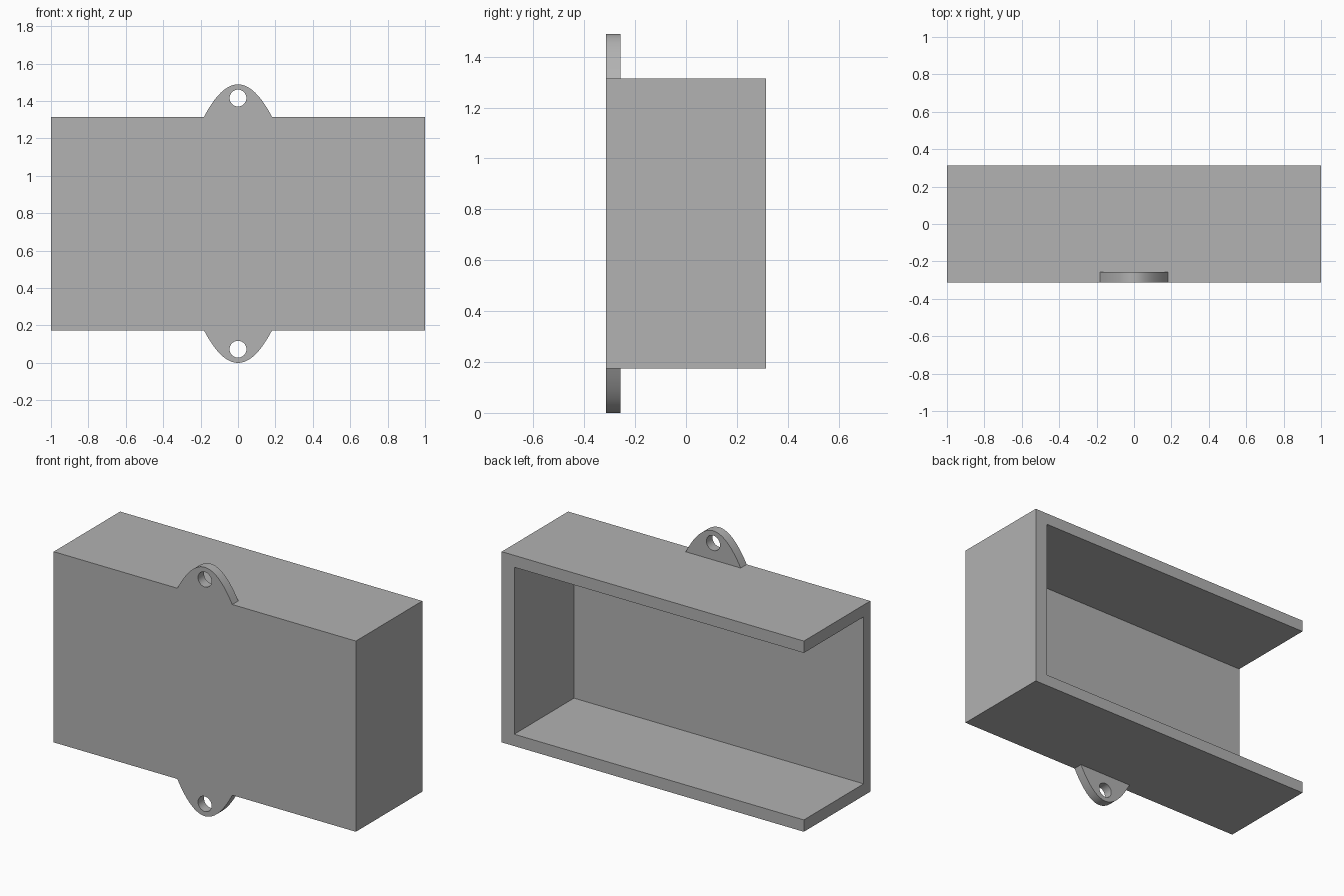
import bpy
import bmesh
from math import cos, sin, pi, radians

default = bpy.data.objects.get("Cube")
if default:
    bpy.data.objects.remove(default, do_unlink=True)

HALF_X, HALF_Y = 1.0, 0.314
Z_LOW, Z_HIGH = 0.174, 1.315
PANEL, SHELF, END = 0.063, 0.071, 0.083
TAB_HALF, TAB_RISE, TAB_THICK = 0.182, 0.174, 0.057
HOLE_RISE, HOLE_RADIUS = 0.101, 0.045

grey = bpy.data.materials.new("plain grey")
grey.use_nodes = True
colour = (0.445, 0.445, 0.445, 1)
grey.diffuse_color = colour
grey.node_tree.nodes["Principled BSDF"].inputs["Base Color"].default_value = colour


def add_object(name, bm):
    bmesh.ops.recalc_face_normals(bm, faces=bm.faces)
    mesh = bpy.data.meshes.new(name)
    bm.to_mesh(mesh)
    bm.free()
    mesh.materials.append(grey)
    obj = bpy.data.objects.new(name, mesh)
    bpy.context.collection.objects.link(obj)
    return obj


def block(name, low, high):
    bm = bmesh.new()
    bmesh.ops.create_cube(bm, size=1)
    for v in bm.verts:
        v.co = [(a + b) / 2 + c * (b - a) for a, b, c in zip(low, high, v.co)]
    return add_object(name, bm)


def prism(name, outline, y0, y1):
    bm = bmesh.new()
    face = bm.faces.new([bm.verts.new((x, y0, z)) for x, z in outline])
    result = bmesh.ops.extrude_face_region(bm, geom=[face])
    for v in result["geom"]:
        if isinstance(v, bmesh.types.BMVert):
            v.co.y = y1
    return add_object(name, bm)


def cut(target, cutter):
    cutter.hide_render = True
    mod = target.modifiers.new("cut", "BOOLEAN")
    mod.operation = "DIFFERENCE"
    mod.solver = "EXACT"
    mod.object = cutter
    bpy.context.view_layer.objects.active = target
    bpy.ops.object.modifier_apply(modifier=mod.name)
    bpy.data.objects.remove(cutter, do_unlink=True)


# Housing, open at the back and at the -x end
housing = block("housing", (-HALF_X, -HALF_Y, Z_LOW), (HALF_X, HALF_Y, Z_HIGH))
cavity = block("cavity_cutter",
               (-HALF_X - 0.1, -HALF_Y + PANEL, Z_LOW + SHELF),
               (HALF_X - END, HALF_Y + 0.1, Z_HIGH - SHELF))
cut(housing, cavity)


# Rounded mounting tabs with screw holes, flush with the front
def mounting_tab(name, base, up):
    steps = 32
    arch = []
    for i in range(steps + 1):
        t = 2 * i / steps - 1
        arch.append((TAB_HALF * t, base + up * TAB_RISE * (1 - t * t)))
    tab = prism(name, arch, -HALF_Y, -HALF_Y + TAB_THICK)
    ring = [(HOLE_RADIUS * cos(2 * pi * i / 32),
             base + up * HOLE_RISE + HOLE_RADIUS * sin(2 * pi * i / 32))
            for i in range(32)]
    cut(tab, prism("hole_cutter", ring, -HALF_Y - 0.1, -HALF_Y + 0.2))
    bpy.ops.object.select_all(action="DESELECT")
    tab.select_set(True)
    bpy.context.view_layer.objects.active = tab
    bpy.ops.object.shade_smooth_by_angle(angle=radians(30))


mounting_tab("upper_mounting_tab", Z_HIGH, 1)
mounting_tab("lower_mounting_tab", Z_LOW, -1)
